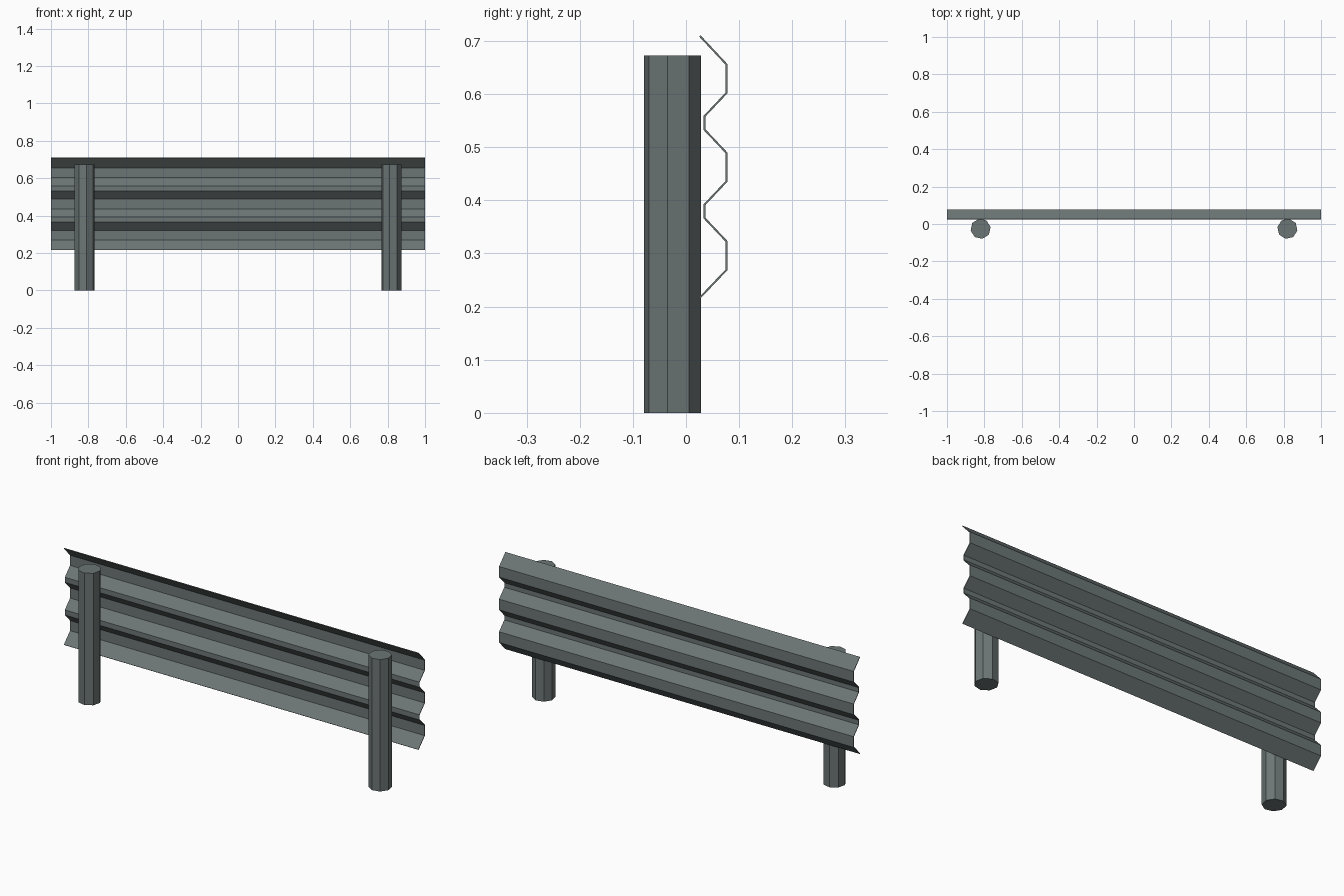
import bpy, bmesh, math

if "Cube" in bpy.data.objects:
    bpy.data.objects.remove(bpy.data.objects["Cube"])

def material(name, rgb):
    m = bpy.data.materials.new(name)
    m.diffuse_color = (*rgb, 1)
    m.use_nodes = True
    m.node_tree.nodes["Principled BSDF"].inputs["Base Color"].default_value = m.diffuse_color
    return m

steel = material("galvanised grey", (0.15, 0.18, 0.178))

def add_object(name, bm, mat):
    bmesh.ops.recalc_face_normals(bm, faces=bm.faces)
    mesh = bpy.data.meshes.new(name)
    bm.to_mesh(mesh)
    bm.free()
    mesh.materials.append(mat)
    ob = bpy.data.objects.new(name, mesh)
    bpy.context.collection.objects.link(ob)
    return ob

def prism(ring_a, ring_b):
    """Closed solid between two matching rings of points."""
    bm = bmesh.new()
    a = [bm.verts.new(p) for p in ring_a]
    b = [bm.verts.new(p) for p in ring_b]
    n = len(a)
    bm.faces.new(a)
    bm.faces.new(b)
    for i in range(n):
        j = (i + 1) % n
        bm.faces.new((a[i], a[j], b[j], b[i]))
    return bm

# Corrugated rail: three ridges, thin sheet with equal wall thickness
RIDGE, VALLEY, LIP = 0.0765, 0.0345, 0.026
path = [(LIP, 0.2165)]
for k in range(3):
    z = 0.2695 + k * 0.1665
    path += [(RIDGE, z), (RIDGE, z + 0.053)]
    if k < 2:
        path += [(VALLEY, z + 0.0975), (VALLEY, z + 0.122)]
path.append((LIP, 0.7095))

def offset(points, d):
    """Mitred sideways offset of an open polyline."""
    normals = []
    for (y0, z0), (y1, z1) in zip(points, points[1:]):
        l = math.hypot(y1 - y0, z1 - z0)
        normals.append(((z1 - z0) / l, -(y1 - y0) / l))
    out = []
    for i, (y, z) in enumerate(points):
        n0 = normals[max(i - 1, 0)]
        n1 = normals[min(i, len(normals) - 1)]
        s = d / (1 + n0[0] * n1[0] + n0[1] * n1[1])
        out.append((y + (n0[0] + n1[0]) * s, z + (n0[1] + n1[1]) * s))
    return out

T = 0.0018
section = offset(path, T) + offset(path, -T)[::-1]
add_object("guard_rail",
           prism([(-1, y, z) for y, z in section], [(1, y, z) for y, z in section]), steel)

# Eight-sided posts, mirrored left and right
R, PX, PY, TOP = 0.0543, 0.82, -0.0255, 0.673
for side, name in ((1, "right_post"), (-1, "left_post")):
    ring = [(side * (PX + R * math.cos(math.radians(45 * i - 10))),
             PY + R * math.sin(math.radians(45 * i - 10))) for i in range(8)]
    add_object(name, prism([(x, y, 0) for x, y in ring], [(x, y, TOP) for x, y in ring]), steel)
